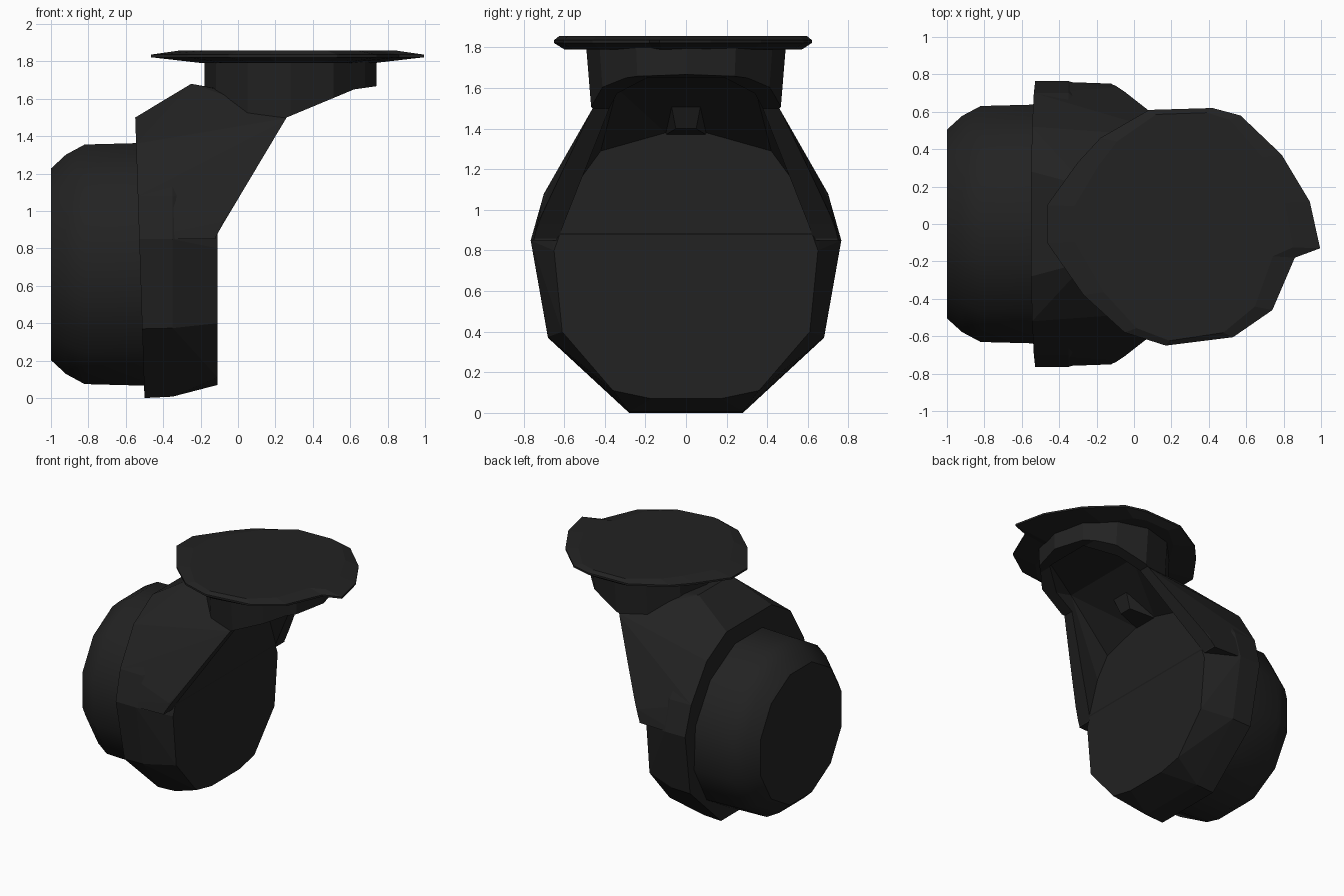
import bpy, bmesh, math
from mathutils import Vector

if "Cube" in bpy.data.objects:
    bpy.data.objects.remove(bpy.data.objects["Cube"])

black = bpy.data.materials.new("dark_plastic")
black.diffuse_color = (0.016, 0.016, 0.016, 1)
black.use_nodes = True
black.node_tree.nodes["Principled BSDF"].inputs["Base Color"].default_value = black.diffuse_color


def finish(name, bm, helper=False):
    bmesh.ops.recalc_face_normals(bm, faces=bm.faces)
    me = bpy.data.meshes.new(name)
    bm.to_mesh(me)
    bm.free()
    ob = bpy.data.objects.new(name, me)
    bpy.context.collection.objects.link(ob)
    me.materials.append(black)
    ob.hide_render = helper
    return ob


def hull(name, pts, helper=False):
    bm = bmesh.new()
    for p in pts:
        bm.verts.new(p)
    res = bmesh.ops.convex_hull(bm, input=bm.verts)
    loose = [v for v in bm.verts if not v.link_faces]
    bmesh.ops.delete(bm, geom=loose, context='VERTS')
    bmesh.ops.dissolve_limit(bm, angle_limit=0.01, verts=bm.verts, edges=bm.edges)
    return finish(name, bm, helper)


def loft(name, rings, helper=False):
    bm = bmesh.new()
    vs = [[bm.verts.new(p) for p in r] for r in rings]
    n = len(vs[0])
    for a, b in zip(vs, vs[1:]):
        for i in range(n):
            j = (i + 1) % n
            bm.faces.new((a[i], a[j], b[j], b[i]))
    bm.faces.new(vs[0])
    bm.faces.new(vs[-1])
    return finish(name, bm, helper)


def both(pts):
    return [(x, s * y, z) for x, y, z in pts for s in (1, -1)]


def cut(ob, cutter):
    m = ob.modifiers.new("cut", 'BOOLEAN')
    m.operation = 'DIFFERENCE'
    m.solver = 'EXACT'
    m.object = cutter


# round front barrel, turned about the x axis
N = 12
barrel = loft("front_barrel", [
    [(x, r * math.cos(2 * math.pi * (i + .5) / N) * .985 * 1.02,
      .715 + r * math.sin(2 * math.pi * (i + .5) / N) * 1.02) for i in range(N)]
    for x, r in ((-1, .52), (-.92, .595), (-.82, .65), (-.45, .66))])
bpy.context.view_layer.objects.active = barrel
barrel.select_set(True)
bpy.ops.object.shade_smooth_by_angle(angle=math.radians(32))
barrel.select_set(False)

# faceted drum behind the barrel
outer = [(.28, 0), (.68, .37), (.765, .85), (.70, 1.08), (.52, 1.36), (.28, 1.5)]
disc = [(.17, .07), (.36, .11), (.61, .4), (.65, .8), (.53, 1.14), (.42, 1.29), (.1, 1.38)]
rim_x = lambda z: -.5 - .033 * z
drum = hull("drum", both([(rim_x(z), y, z) for y, z in outer] +
                         [(-.35, y, .755 + (z - .755) * .99) for y, z in outer] +
                         [(-.11, y, z) for y, z in disc]))

# shroud blending the drum into the neck
M = 12
circle = [(.28 + .46 * math.cos(2 * math.pi * i / M), .46 * math.sin(2 * math.pi * i / M))
          for i in range(M)]
shroud = hull("shroud",
              both([(rim_x(z), y, z) for y, z in outer if z > .8] +
                   [(-.11, .75, .85), (-.09, .73, .94), (-.25, .2, 1.68)]) +
              [(x, y, 1.5) for x, y in circle])

# round neck under the plate
neck = loft("neck", [[(.28 + (x - .28) * k, y * k * s, z) for x, y in circle]
                     for k, s, z in ((1, 1, 1.42), (1, 1.07, 1.81))])

# slanted front trim and open cavity
side = [(-.12, .86), (-.08, .93), (.26, 1.5), (.62, 1.65), (.76, 1.67), (1.1, 1.67), (1.1, .7), (-.12, .7)]
trim = loft("trim_cutter", [[(x, y, z) for x, z in side] for y in (-1, 1)], True)
cavity = hull("cavity_cutter",
              both([(-.105, y, z) for y, z in disc if z > .7] +
                   [(.3, .34, 1.6), (.62, .18, 1.66), (.8, .6, .7), (-.105, .6, .7), (.8, .34, 1.5)]), True)
for ob in (shroud, neck):
    cut(ob, trim)
    cut(ob, cavity)

# small rib inside the cavity
hull("cavity_rib", both([(-.12, .1, 1.37), (.08, .05, 1.4), (.2, .1, 1.66), (-.12, .1, 1.66)]))

# thin mounting plate with an irregular outline
outline = [(-.465, .1), (-.465, -.1), (-.27, -.38), (-.05, -.58), (.17, -.65), (.53, -.605),
           (.74, -.46), (.86, -.18), (.995, -.13), (.94, .12), (.79, .37), (.57, .58),
           (.42, .62), (.08, .61), (-.18, .46), (-.3, .33)]
loft("top_plate", [[(.27 + (x - .27) * kx, y * ky, z) for x, y in outline]
                   for kx, ky, z in ((.62, .92, 1.79), (1, 1, 1.822), (1, 1, 1.836), (.8, .96, 1.857))])
